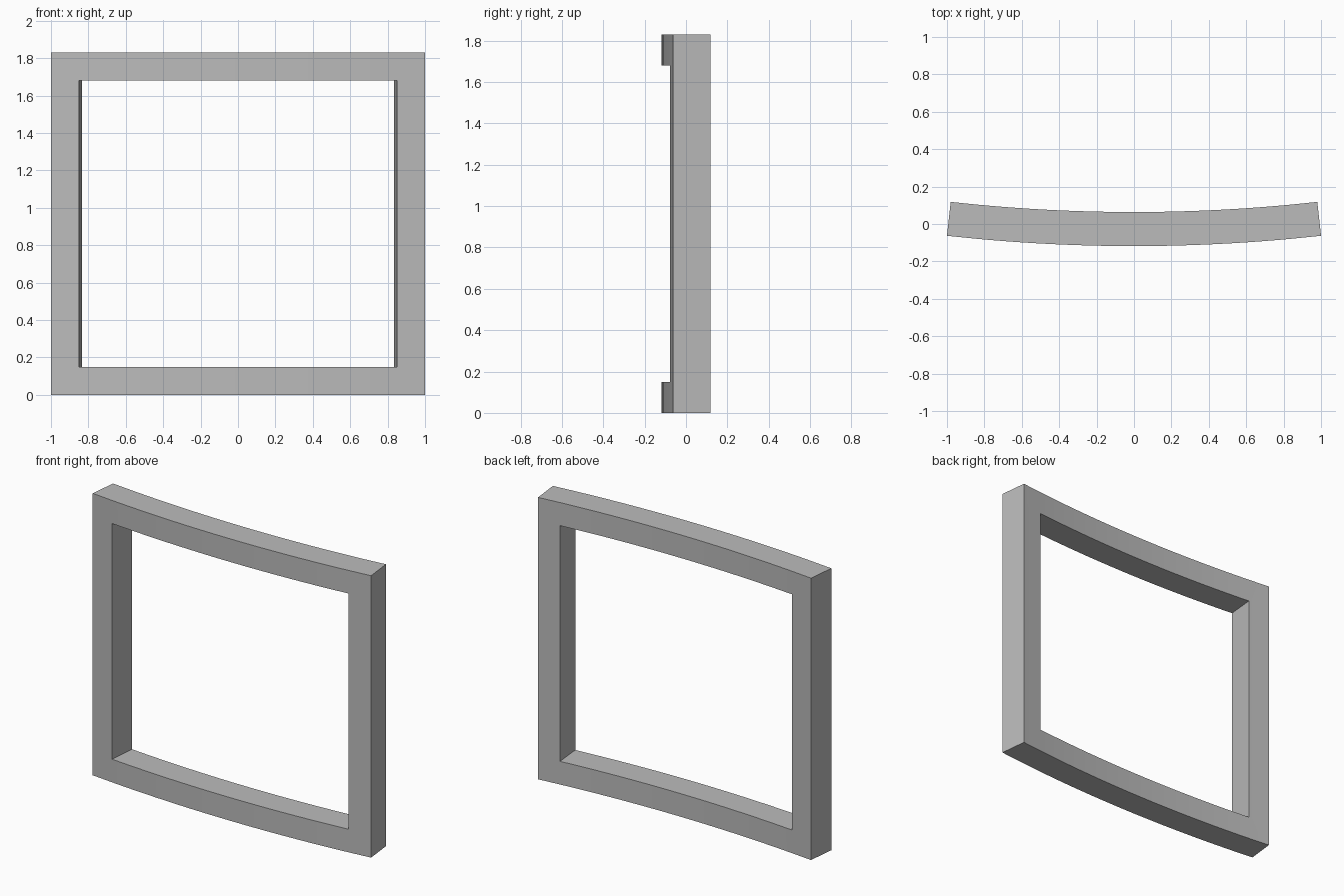
import bpy, bmesh, math

if "Cube" in bpy.data.objects:
    bpy.data.objects.remove(bpy.data.objects["Cube"])

R_OUT, R_IN = 9.1, 8.918          # front (convex) and back radii
CY = R_OUT - 0.118                # arc centre on the y axis
HEIGHT, BORDER = 1.83, 0.15
A_END = math.asin(1.0 / R_OUT)    # outer ends
A_HOLE = math.asin(0.85 / R_OUT)  # opening jambs
SEGS = 20

# column angles: one border column each side, even steps across the opening
angles = [-A_END] + [A_HOLE * (2 * i / SEGS - 1) for i in range(SEGS + 1)] + [A_END]
levels = [0, BORDER, HEIGHT - BORDER, HEIGHT]

grey = bpy.data.materials.new("grey")
grey.diffuse_color = (0.5, 0.5, 0.5, 1)
grey.use_nodes = True
grey.node_tree.nodes["Principled BSDF"].inputs["Base Color"].default_value = grey.diffuse_color

bm = bmesh.new()


def column(r, a):
    return [bm.verts.new((r * math.sin(a), CY - r * math.cos(a), z)) for z in levels]


front = [column(R_OUT, a) for a in angles]
back = [column(R_IN, a) for a in angles]
n = len(angles) - 1


def solid(i, k):
    return 0 <= i < n and 0 <= k < 3 and (k != 1 or i in (0, n - 1))


# front and back skins, plus walls wherever a filled cell meets an empty one
for i in range(n):
    for k in range(3):
        if not solid(i, k):
            continue
        corners = [(i, k), (i + 1, k), (i + 1, k + 1), (i, k + 1)]
        bm.faces.new([front[a][b] for a, b in corners])
        bm.faces.new([back[a][b] for a, b in reversed(corners)])
        sides = [(i, k - 1), (i + 1, k), (i, k + 1), (i - 1, k)]
        for s, (ni, nk) in enumerate(sides):
            if not solid(ni, nk):
                (a, b), (c, d) = corners[s], corners[(s + 1) % 4]
                bm.faces.new([front[c][d], front[a][b], back[a][b], back[c][d]])

bmesh.ops.recalc_face_normals(bm, faces=bm.faces)
mesh = bpy.data.meshes.new("curved_frame")
bm.to_mesh(mesh)
bm.free()
mesh.materials.append(grey)
frame = bpy.data.objects.new("curved_frame", mesh)
bpy.context.collection.objects.link(frame)

# smooth along the curve, sharp at the corners
bpy.context.view_layer.objects.active = frame
frame.select_set(True)
bpy.ops.object.shade_smooth_by_angle(angle=math.radians(30))
